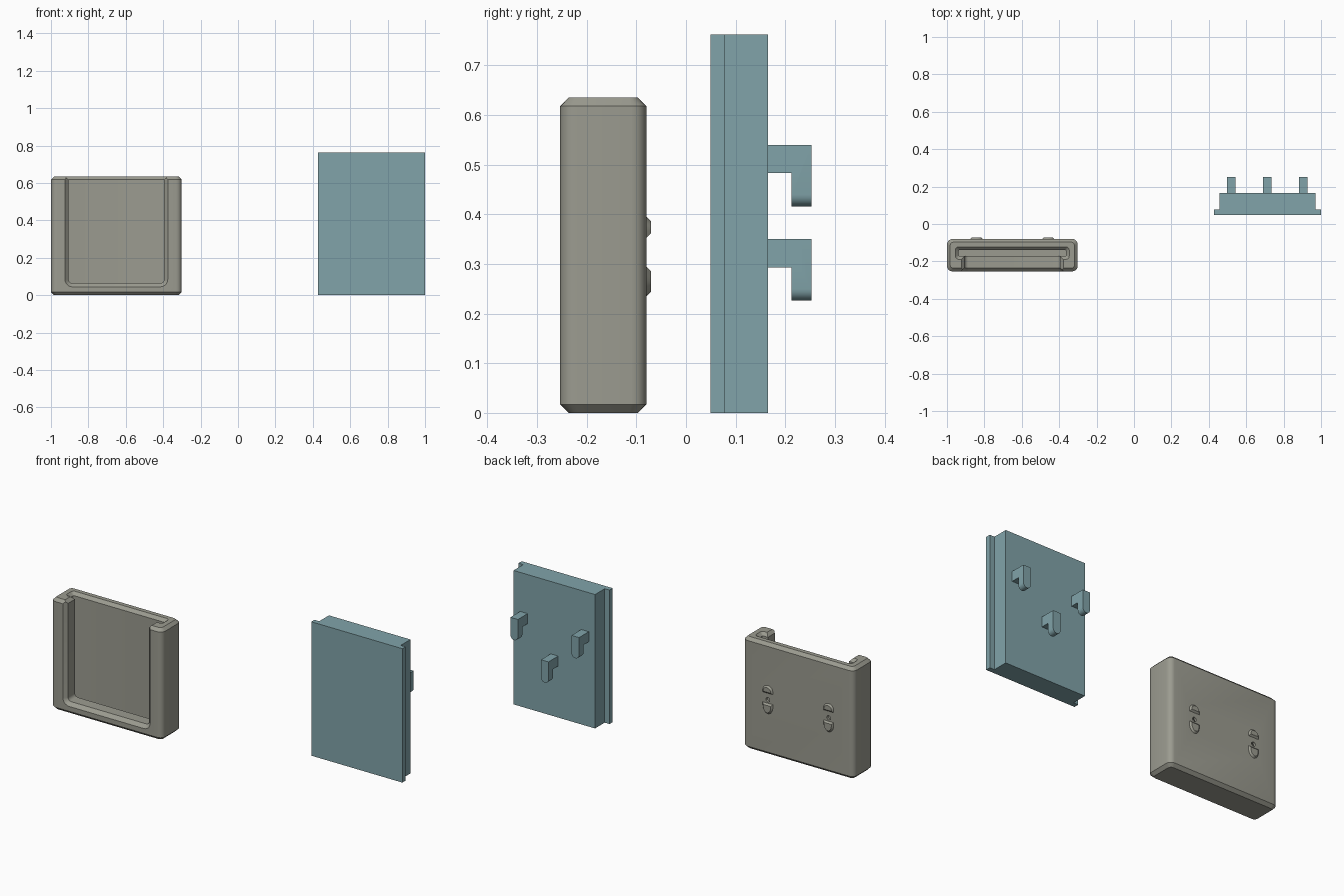
import bpy, bmesh
from math import cos, sin, pi

if "Cube" in bpy.data.objects:
    bpy.data.objects.remove(bpy.data.objects["Cube"])


def material(name, rgb):
    m = bpy.data.materials.new(name)
    m.diffuse_color = (*rgb, 1)
    m.use_nodes = True
    m.node_tree.nodes["Principled BSDF"].inputs["Base Color"].default_value = m.diffuse_color
    return m


def loft(name, loops):
    """Solid skinned through equally long loops of 3D points."""
    bm = bmesh.new()
    rings = [[bm.verts.new(p) for p in loop] for loop in loops]
    n = len(rings[0])
    for a, b in zip(rings, rings[1:]):
        for i in range(n):
            j = (i + 1) % n
            bm.faces.new((a[i], a[j], b[j], b[i]))
    bm.faces.new(rings[0])
    bm.faces.new(rings[-1])
    bmesh.ops.recalc_face_normals(bm, faces=bm.faces)
    mesh = bpy.data.meshes.new(name)
    bm.to_mesh(mesh)
    bm.free()
    ob = bpy.data.objects.new(name, mesh)
    bpy.context.collection.objects.link(ob)
    return ob


def rrect(a0, a1, b0, b1, r, seg=5):
    """Rounded rectangle outline in 2D."""
    pts = []
    for k, (a, b) in enumerate(((a1 - r, b1 - r), (a0 + r, b1 - r), (a0 + r, b0 + r), (a1 - r, b0 + r))):
        for i in range(seg + 1):
            t = (k + i / seg) * pi / 2
            pts.append((a + r * cos(t), b + r * sin(t)))
    return pts


def at_z(pts, z):
    return [(a, b, z) for a, b in pts]


def at_y(pts, y):
    return [(a, y, b) for a, b in pts]


def box(name, x0, x1, y0, y1, z0, z1):
    p = [(x0, y0), (x1, y0), (x1, y1), (x0, y1)]
    return loft(name, [at_z(p, z0), at_z(p, z1)])


def combine(ob, other, op):
    m = ob.modifiers.new("bool", 'BOOLEAN')
    m.object, m.operation, m.solver = other, op, 'EXACT'
    bpy.context.view_layer.objects.active = ob
    bpy.ops.object.modifier_apply(modifier=m.name)
    bpy.data.objects.remove(other, do_unlink=True)


def circle(x, z, r, y, n=24):
    return [(x + r * cos(2 * pi * i / n), y, z + r * sin(2 * pi * i / n)) for i in range(n)]


# holder shell: rounded upright edges, chamfered top and bottom
X0, X1, Y0, Y1, H, C = -1.0, -0.301, -0.2535, -0.08, 0.635, 0.017


def outline(inset):
    return rrect(X0 + inset, X1 - inset, Y0 + inset, Y1 - inset, 0.03 - inset * 0.7)


holder = loft("holder", [at_z(outline(C), 0), at_z(outline(0), C),
                         at_z(outline(0), H - C), at_z(outline(C), H)])


# slot for the plate flange, flared at its mouth
def slot(grow):
    return rrect(-0.938 - grow, -0.363 + grow, -0.172 - grow, -0.139 + grow, 0.006 + grow * 0.7)


combine(holder, loft("slot_cutter", [at_z(slot(0), 0.04), at_z(slot(0), H - C),
                                     at_z(slot(0.03), H - C + 0.03)]), 'DIFFERENCE')


# front opening with a chamfered rim
def opening(grow):
    return rrect(-0.906 - grow, -0.395 + grow, 0.064 - grow, 0.9, 0.02 + grow)


combine(holder, loft("opening_cutter", [at_y(opening(0), -0.155), at_y(opening(0), -0.234),
                                        at_y(opening(0.04), -0.274)]), 'DIFFERENCE')


# chamfer on the upper ends of the lips
def mouth(grow):
    x0, x1 = -0.906 - grow, -0.395 + grow
    return [(x0, -0.28), (x1, -0.28), (x1, -0.155), (x0, -0.155)]


combine(holder, loft("mouth_cutter", [at_z(mouth(-0.018), H - C - 0.018),
                                      at_z(mouth(0.03), H - C + 0.03)]), 'DIFFERENCE')

# countersunk screw holes, and tapered locating nubs behind them
HZ = 0.315
for x in (-0.842, -0.459):
    combine(holder, loft("screw_cutter", [circle(x, HZ, 0.042, -0.124), circle(x, HZ, 0.012, -0.154 + 0.06),
                                          circle(x, HZ, 0.012, -0.05)]), 'DIFFERENCE')
    for side, inner, outer in ((1, 0.037, 0.081), (-1, 0.020, 0.080)):
        def nub(shrink):
            hi, lo, w = outer - shrink, inner + shrink, 0.032 - shrink
            mid = lo + 0.3 * (hi - lo)
            pts = [(x + w * cos(pi * i / 10), HZ + side * (mid + (hi - mid) * sin(pi * i / 10)))
                   for i in range(11)]
            return pts + [(x - w, HZ + side * lo), (x + w, HZ + side * lo)]
        combine(holder, loft("nub", [at_y(nub(0), -0.09), at_y(nub(0), Y1),
                                     at_y(nub(0.009), -0.071)]), 'UNION')

# sliding plate: stepped cross-section with thin side flanges
section = [(0.427, 0.049), (1.0, 0.049), (1.0, 0.078), (0.97, 0.078),
           (0.97, 0.165), (0.457, 0.165), (0.457, 0.078), (0.427, 0.078)]
plate = loft("hook_plate", [at_z(section, 0), at_z(section, 0.762)])

# three hooks with rounded tips, the middle one lower
W = 0.0235
for x, top in ((0.520, 0.54), (0.7125, 0.35), (0.905, 0.54)):
    arm = box("hook_arm", x - W, x + W, 0.15, 0.23, top - 0.057, top)
    zc = top - 0.124 + W
    tip = [(x + W, top), (x - W, top)] + [(x + W * cos(pi + pi * i / 12), zc + W * sin(pi + pi * i / 12))
                                          for i in range(13)]
    combine(arm, loft("hook_tip", [at_y(tip, 0.213), at_y(tip, 0.2525)]), 'UNION')
    combine(plate, arm, 'UNION')

# colours and shading
holder.data.materials.clear()
holder.data.materials.append(material("warm_grey", (0.33, 0.33, 0.28)))
plate.data.materials.clear()
plate.data.materials.append(material("teal", (0.22, 0.37, 0.40)))
for ob in (holder, plate):
    bpy.ops.object.select_all(action='DESELECT')
    ob.select_set(True)
    bpy.context.view_layer.objects.active = ob
    bpy.ops.object.shade_smooth_by_angle(angle=0.5)
